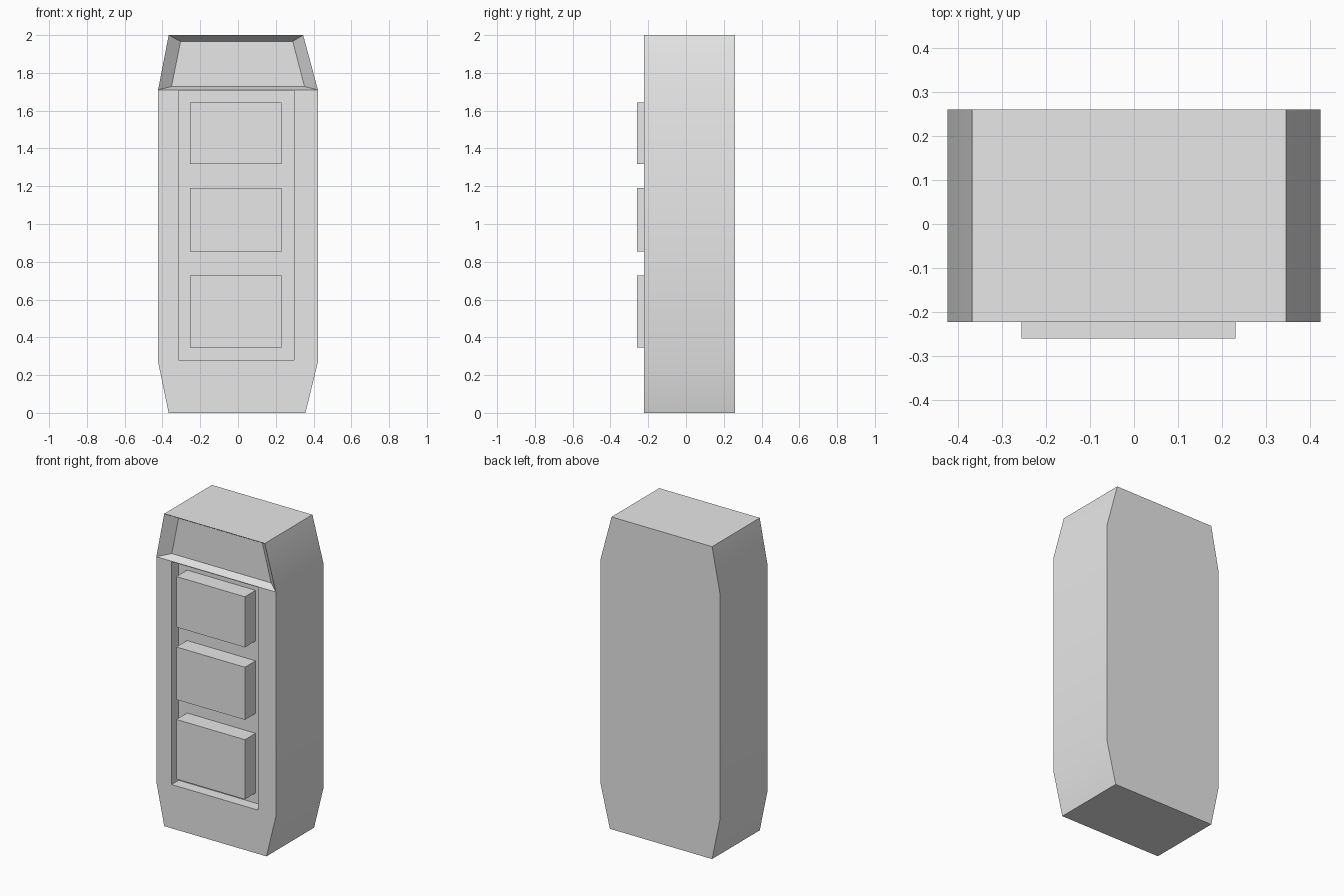
import bpy, bmesh, math
from mathutils import Vector

if "Cube" in bpy.data.objects:
    bpy.data.objects.remove(bpy.data.objects["Cube"], do_unlink=True)

FRONT, BACK = -0.222, 0.26
PANEL_Y = -0.151

grey = bpy.data.materials.new("light_grey")
grey.use_nodes = True
grey.diffuse_color = (0.8, 0.8, 0.8, 1)
grey.node_tree.nodes["Principled BSDF"].inputs["Base Color"].default_value = (0.8, 0.8, 0.8, 1)


def finish(name, bm):
    bmesh.ops.recalc_face_normals(bm, faces=bm.faces)
    mesh = bpy.data.meshes.new(name)
    bm.to_mesh(mesh)
    bm.free()
    mesh.materials.append(grey)
    obj = bpy.data.objects.new(name, mesh)
    bpy.context.collection.objects.link(obj)
    return obj


def box(name, x, y, z):
    bm = bmesh.new()
    bmesh.ops.create_cube(bm, size=1)
    for v in bm.verts:
        v.co = [lim[0] if c < 0 else lim[1] for c, lim in zip(v.co, (x, y, z))]
    return finish(name, bm)


# Body: tapered outline carried from front to back
outline = [(-0.367, 0), (0.357, 0), (0.423, 0.27), (0.423, 1.71),
           (0.345, 2), (-0.367, 2), (-0.423, 1.71), (-0.423, 0.27)]
bm = bmesh.new()
front = [bm.verts.new((x, FRONT, z)) for x, z in outline]
back = [bm.verts.new((x, BACK, z)) for x, z in outline]
bm.faces.new(back)
for i in range(8):
    j = (i + 1) % 8
    bm.faces.new((front[i], front[j], back[j], back[i]))
bm.faces.new(front[:4] + front[6:])

# Sunken display at the top, with sloping sides
rim = front[3:7]
sunk = [bm.verts.new((x, FRONT + 0.055, z)) for x, z in
        [(0.352, 1.728), (0.29, 1.967), (-0.304, 1.967), (-0.352, 1.728)]]
bm.faces.new(sunk)
for i in range(4):
    j = (i + 1) % 4
    bm.faces.new((rim[i], rim[j], sunk[j], sunk[i]))
body = finish("body", bm)

# Long shallow recess for the buttons
cutter = box("recess_cutter", (-0.315, 0.296), (-0.4, PANEL_Y), (0.28, 1.706))
cutter.hide_render = True
cut = body.modifiers.new("button_recess", "BOOLEAN")
cut.operation = "DIFFERENCE"
cut.solver = "EXACT"
cut.object = cutter
bpy.context.view_layer.objects.active = body
body.select_set(True)
bpy.ops.object.modifier_apply(modifier=cut.name)
bpy.data.objects.remove(cutter, do_unlink=True)
bpy.ops.object.shade_smooth_by_angle(angle=math.radians(30))

# Three raised buttons
for name, z in (("top_button", (1.318, 1.642)),
                ("middle_button", (0.854, 1.191)),
                ("bottom_button", (0.345, 0.727))):
    box(name, (-0.255, 0.23), (-0.259, PANEL_Y + 0.002), z)
